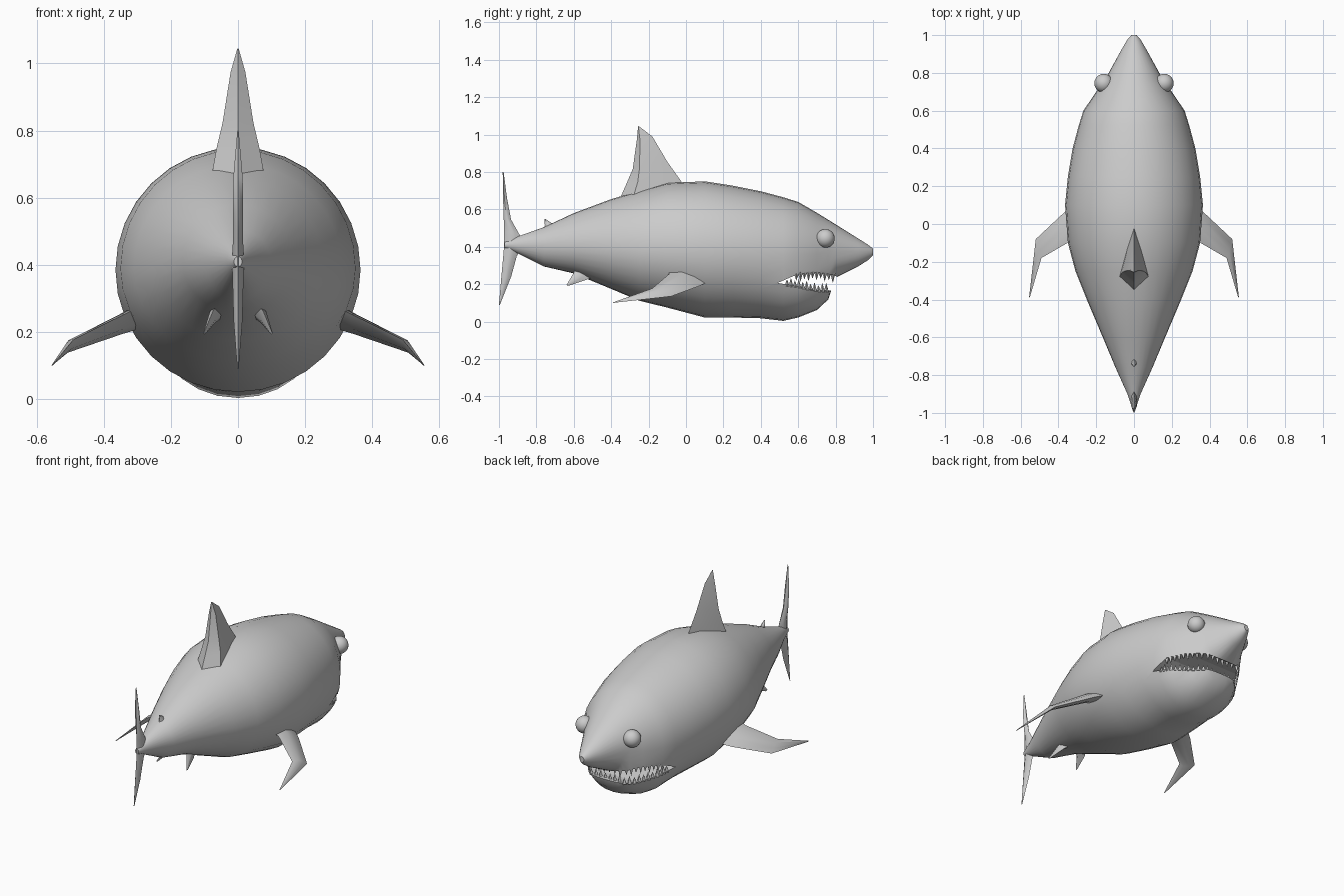
import bpy, bmesh, math
from mathutils import Vector

if "Cube" in bpy.data.objects:
    bpy.data.objects.remove(bpy.data.objects["Cube"])

grey = bpy.data.materials.new("plain grey")
grey.diffuse_color = (0.6, 0.6, 0.6, 1)
grey.use_nodes = True
grey.node_tree.nodes["Principled BSDF"].inputs["Base Color"].default_value = grey.diffuse_color


def finish(name, bm, angle=40):
    """Turn a bmesh into a grey object, smooth except at sharp edges."""
    bmesh.ops.recalc_face_normals(bm, faces=bm.faces[:])
    mesh = bpy.data.meshes.new(name)
    bm.to_mesh(mesh)
    bm.free()
    mesh.materials.append(grey)
    ob = bpy.data.objects.new(name, mesh)
    bpy.context.collection.objects.link(ob)
    smooth(ob, angle)
    return ob


def smooth(ob, angle):
    bpy.ops.object.select_all(action='DESELECT')
    ob.select_set(True)
    bpy.context.view_layer.objects.active = ob
    if angle:
        bpy.ops.object.shade_smooth_by_angle(angle=math.radians(angle))


def loft(rings):
    """Skin closed rings of points and cap both ends."""
    bm = bmesh.new()
    rows = [[bm.verts.new(p) for p in r] for r in rings]
    for a, b in zip(rows, rows[1:]):
        for i in range(len(a)):
            j = (i + 1) % len(a)
            bm.faces.new((a[i], a[j], b[j], b[i]))
    bm.faces.new(rows[0][::-1])
    bm.faces.new(rows[-1])
    return bm


# Body stations: y, top z, widest z, bottom z, half width, fullness of underside
STATIONS = [
    (-0.97, 0.425, 0.41, 0.395, 0.012, 2),
    (-0.90, 0.455, 0.41, 0.365, 0.035, 2),
    (-0.76, 0.505, 0.41, 0.295, 0.098, 2),
    (-0.60, 0.580, 0.41, 0.258, 0.165, 2),
    (-0.40, 0.655, 0.40, 0.175, 0.250, 2),
    (-0.25, 0.700, 0.39, 0.112, 0.310, 2),
    (-0.10, 0.742, 0.39, 0.075, 0.350, 2),
    (0.10, 0.750, 0.385, 0.022, 0.365, 2),
    (0.25, 0.727, 0.38, 0.022, 0.350, 2),
    (0.40, 0.697, 0.37, 0.018, 0.325, 2),
    (0.52, 0.665, 0.36, 0.004, 0.293, 2.1),
    (0.60, 0.640, 0.36, 0.022, 0.268, 2.3),
    (0.70, 0.582, 0.36, 0.062, 0.200, 2.5),
    (0.76, 0.545, 0.38, 0.118, 0.158, 2.6),
    (0.80, 0.520, 0.38, 0.235, 0.134, 2.5),
    (0.92, 0.445, 0.375, 0.295, 0.068, 2.2),
    (0.975, 0.410, 0.375, 0.330, 0.036, 2),
    (1.00, 0.390, 0.372, 0.355, 0.014, 2),
]


def body_ring(st, n=32):
    y, top, mid, low, w, full = st
    ring = []
    for i in range(n):
        c, s = math.cos(2 * math.pi * i / n), math.sin(2 * math.pi * i / n)
        e = 1 if s >= 0 else 2 / full
        x = math.copysign(w * abs(c) ** e, c)
        z = mid + ((top - mid) * s if s >= 0 else -(mid - low) * abs(s) ** e)
        ring.append((x, y, z))
    return ring


def half_width(y, z):
    """Half width of the lower body at a given y and z."""
    for a, b in zip(STATIONS, STATIONS[1:]):
        if a[0] <= y <= b[0]:
            t = (y - a[0]) / (b[0] - a[0])
            _, _, mid, low, w, f = [p + (q - p) * t for p, q in zip(a, b)]
            d = min(1, max(0, (mid - z) / (mid - low)))
            return w * (1 - d ** f) ** (1 / f)
    return 0


body = finish("body", loft([body_ring(s) for s in STATIONS]))

# Open mouth, cut right across the head
UPPER = [(0.49, 0.207), (0.60, 0.255), (0.70, 0.264), (0.79, 0.250)]
LOWER = [(0.49, 0.204), (0.60, 0.188), (0.70, 0.166), (0.765, 0.166)]
outline = UPPER + [(0.83, 0.225), (0.83, 0.166)] + LOWER[:0:-1]
cutter = finish("mouth_cutter", loft([[(x, y, z) for y, z in outline] for x in (-0.6, 0.6)]), 0)
cutter.hide_render = True
cut = body.modifiers.new("mouth", 'BOOLEAN')
cut.operation, cut.solver, cut.object = 'DIFFERENCE', 'EXACT', cutter
bpy.context.view_layer.objects.active = body
bpy.ops.object.modifier_apply(modifier=cut.name)
bpy.data.objects.remove(cutter)
smooth(body, 40)


# Teeth: rows of small spikes following each lip
def lip_z(lip, y):
    for (ya, za), (yb, zb) in zip(lip, lip[1:]):
        if y <= yb:
            return za + (zb - za) * (y - ya) / (yb - ya)
    return lip[-1][1]


def teeth(name, lip, y0, y1, side_count, front_count, height, inset):
    spots = []
    for i in range(side_count):
        y = y0 + (y1 - y0) * i / (side_count - 1)
        x = max(half_width(y, lip_z(lip, y)) - inset, 0.02)
        spots += [(x, y), (-x, y)]
    edge = x
    for i in range(1, front_count + 1):
        spots.append((edge * (2 * i / (front_count + 1) - 1), y1))
    bm = bmesh.new()
    for i, (x, y) in enumerate(spots):
        z, r = lip_z(lip, y), 0.014
        h = height * (0.85 + 0.3 * (i // 2 % 2))
        root = z - math.copysign(0.008, h)
        base = [bm.verts.new((x + r * a, y + r * b, root))
                for a, b in ((1, 0), (0, 1), (-1, 0), (0, -1))]
        tip = bm.verts.new((x, y, z + h))
        for k in range(4):
            bm.faces.new((base[k], base[(k + 1) % 4], tip))
        bm.faces.new(base[::-1])
    finish(name, bm, 0)


teeth("upper_teeth", UPPER, 0.59, 0.785, 10, 5, -0.038, 0.012)
teeth("lower_teeth", LOWER, 0.54, 0.750, 11, 6, 0.036, 0.012)

# Eyes
for side, sign in (("right", 1), ("left", -1)):
    bm = bmesh.new()
    bmesh.ops.create_uvsphere(bm, u_segments=24, v_segments=14, radius=0.05)
    bmesh.ops.translate(bm, verts=bm.verts[:], vec=(0.16 * sign, 0.745, 0.445))
    finish(side + "_eye", bm)


def fin(name, stations, axis, sign=1, thick=(0.75, 1.0), chord=(0.3, 0.65)):
    """Loft a fin from (leading point, trailing point, half thickness)."""
    rings = []
    for lead, trail, t in stations:
        a, b, n = Vector(lead), Vector(trail), Vector(axis).normalized() * t
        p, q = a.lerp(b, chord[0]), a.lerp(b, chord[1])
        ring = [a, p + n * thick[0], q + n * thick[1], b, q - n * thick[1], p - n * thick[0]]
        rings.append([(v.x * sign, v.y, v.z) for v in ring])
    finish(name, loft(rings), 50)


# Dorsal fins
fin("dorsal_fin", [
    ((0, 0.02, 0.67), (0, -0.37, 0.62), 0.085),
    ((0, -0.03, 0.757), (0, -0.315, 0.745), 0.064),
    ((0, -0.10, 0.855), (0, -0.285, 0.815), 0.046),
    ((0, -0.18, 0.990), (0, -0.263, 0.970), 0.022),
    ((0, -0.250, 1.043), (0, -0.256, 1.045), 0.002)],
    (1, 0, 0), thick=(0.5, 1.0), chord=(0.35, 0.8))
fin("rear_dorsal_fin", [
    ((0, -0.68, 0.50), (0, -0.77, 0.47), 0.022),
    ((0, -0.715, 0.525), (0, -0.755, 0.515), 0.012),
    ((0, -0.75, 0.548), (0, -0.757, 0.550), 0.003)], (1, 0, 0))

# Tail fin: one crescent from lower tip to upper tip
fin("tail_fin", [
    ((0, -0.995, 0.09), (0, -1.0, 0.09), 0.002),
    ((0, -0.935, 0.24), (0, -0.988, 0.23), 0.013),
    ((0, -0.905, 0.35), (0, -0.978, 0.34), 0.016),
    ((0, -0.87, 0.41), (0, -0.972, 0.41), 0.018),
    ((0, -0.89, 0.465), (0, -0.972, 0.48), 0.015),
    ((0, -0.935, 0.545), (0, -0.975, 0.56), 0.015),
    ((0, -0.957, 0.66), (0, -0.978, 0.66), 0.014),
    ((0, -0.975, 0.80), (0, -0.98, 0.80), 0.002)], (1, 0, 0))

# Paired fins on each side
for side, sign in (("right", 1), ("left", -1)):
    fin(side + "_pectoral_fin", [
        ((0.26, 0.14, 0.225), (0.24, -0.10, 0.300), 0.035),
        ((0.36, 0.07, 0.190), (0.335, -0.09, 0.255), 0.024),
        ((0.52, -0.08, 0.135), (0.49, -0.18, 0.178), 0.014),
        ((0.555, -0.385, 0.101), (0.552, -0.39, 0.103), 0.002)],
        (0.35, 0.35, 0.87), sign)
    fin(side + "_pelvic_fin", [
        ((0.04, -0.46, 0.25), (0.04, -0.58, 0.31), 0.022),
        ((0.075, -0.53, 0.225), (0.075, -0.60, 0.262), 0.015),
        ((0.100, -0.625, 0.193), (0.102, -0.638, 0.197), 0.003)],
        (0.6, 0.2, 0.75), sign)
